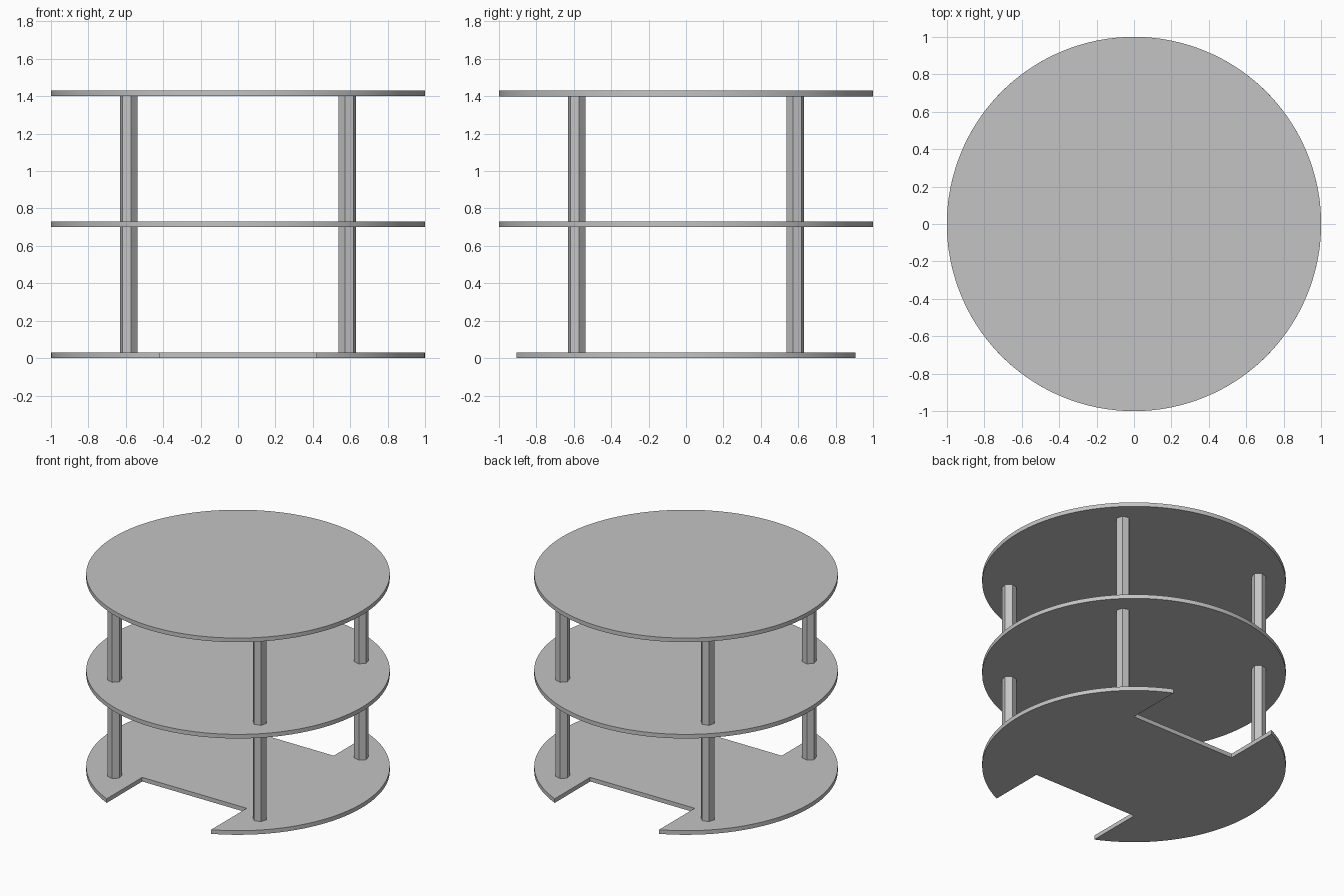
import bpy
import bmesh
from math import acos, cos, pi, radians, sin

cube = bpy.data.objects.get("Cube")
if cube:
    bpy.data.objects.remove(cube, do_unlink=True)

# Dimensions
THICK = 0.03
LEVELS = (0.0, 0.70, 1.40)
NOTCH_HALF, NOTCH_Y = 0.42, 0.50
POST_RING, POST_RADIUS = 0.825, 0.048

grey = bpy.data.materials.new("plain grey")
grey.use_nodes = True
colour = (0.55, 0.55, 0.55, 1)
grey.diffuse_color = colour
grey.node_tree.nodes["Principled BSDF"].inputs["Base Color"].default_value = colour


def arc(start, end, steps, radius=1.0):
    """Points along an arc, both ends included."""
    angles = [start + (end - start) * i / steps for i in range(steps + 1)]
    return [(radius * cos(a), radius * sin(a)) for a in angles]


def prism(name, outline, bottom, height):
    """Extrude a flat outline upward into a solid."""
    bm = bmesh.new()
    base = bm.faces.new([bm.verts.new((x, y, bottom)) for x, y in outline])
    top = bmesh.ops.extrude_face_region(bm, geom=[base], use_keep_orig=True)
    moved = [v for v in top["geom"] if isinstance(v, bmesh.types.BMVert)]
    bmesh.ops.translate(bm, verts=moved, vec=(0, 0, height))
    bmesh.ops.recalc_face_normals(bm, faces=bm.faces)
    mesh = bpy.data.meshes.new(name)
    bm.to_mesh(mesh)
    bm.free()
    mesh.materials.append(grey)
    obj = bpy.data.objects.new(name, mesh)
    bpy.context.collection.objects.link(obj)
    return obj


def smooth_rim(obj):
    bpy.ops.object.select_all(action="DESELECT")
    obj.select_set(True)
    bpy.context.view_layer.objects.active = obj
    bpy.ops.object.shade_smooth_by_angle(angle=radians(30))


# Base shelf: a disc with a rectangular notch at front and back
tip = acos(NOTCH_HALF)
side = arc(-tip, tip, 48) + [(NOTCH_HALF, NOTCH_Y)]
half = side + [(-NOTCH_HALF, NOTCH_Y)]
opposite = [(-x, -y) for x, y in half]
smooth_rim(prism("base_shelf", half + opposite, LEVELS[0], THICK))

# Middle and top shelves: full discs
disc = arc(0, 2 * pi, 128)[:-1]
for name, z in zip(("middle_shelf", "top_shelf"), LEVELS[1:]):
    smooth_rim(prism(name, disc, z, THICK))

# Hexagonal posts between the shelves, one corner pointing outward
for tier, low, high in zip(("lower", "upper"), LEVELS, LEVELS[1:]):
    for place, turn in (("back_left", 1), ("back_right", 3),
                        ("front_right", 5), ("front_left", 7)):
        a = turn * pi / 4
        cx, cy = POST_RING * cos(a), POST_RING * sin(a)
        hexagon = arc(a, a + 2 * pi, 6, POST_RADIUS)[:-1]
        outline = [(cx + x, cy + y) for x, y in hexagon]
        prism(f"{tier}_post_{place}", outline, low + THICK, high - low - THICK)
